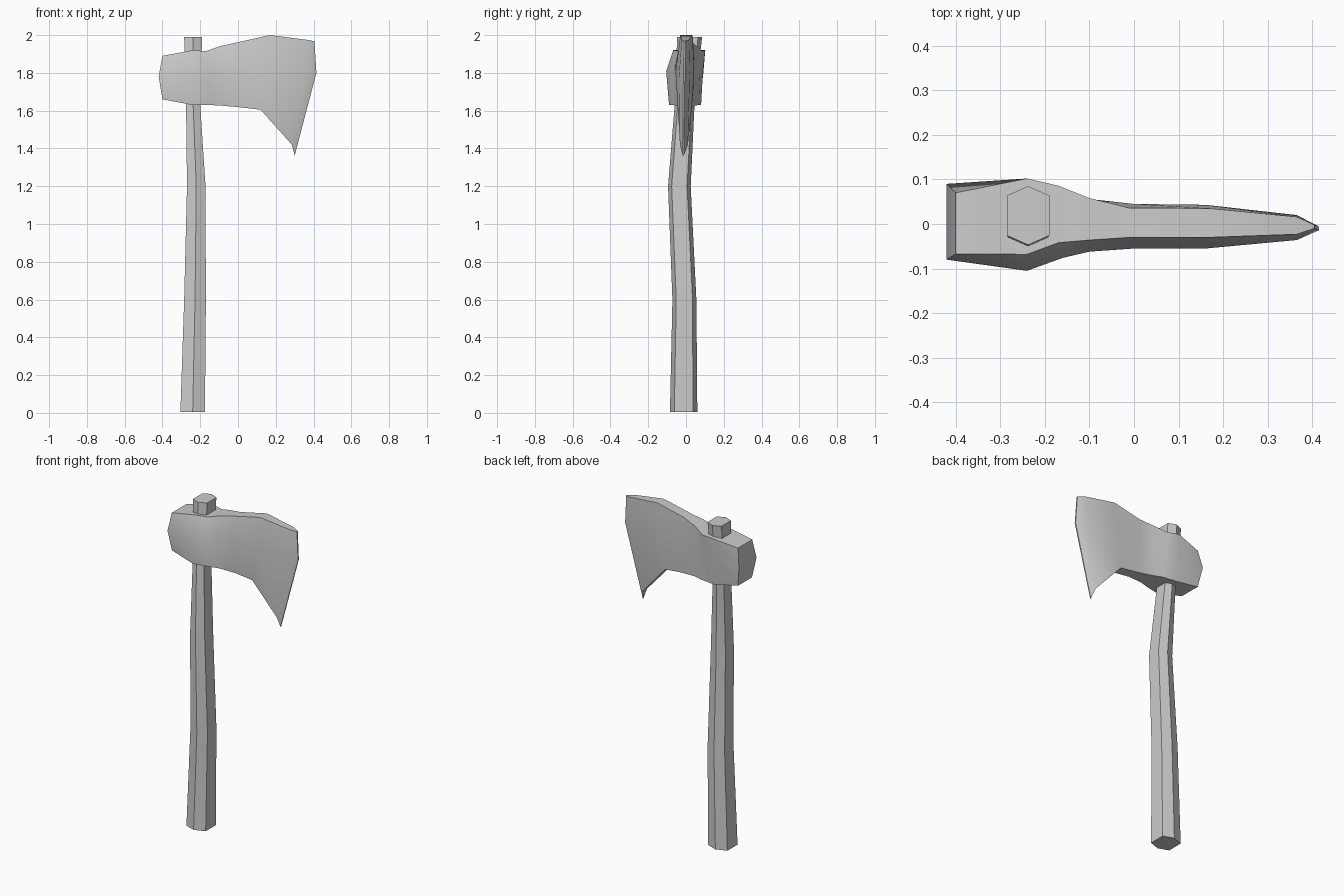
import bpy, bmesh

if "Cube" in bpy.data.objects:
    bpy.data.objects.remove(bpy.data.objects["Cube"])


def loft(name, rings, angle):
    """Skin a list of equal-length point rings and cap both ends."""
    bm = bmesh.new()
    loops = [[bm.verts.new(p) for p in ring] for ring in rings]
    n = len(loops[0])
    for a, b in zip(loops, loops[1:]):
        for i in range(n):
            j = (i + 1) % n
            bm.faces.new((a[i], a[j], b[j], b[i]))
    for ring in (loops[0], loops[-1]):
        h = n // 2
        # each hexagonal cap is two quads, so it can fold across the middle
        bm.faces.new(ring[:2] + ring[h + 1:])
        bm.faces.new(ring[1:h + 2])
    bmesh.ops.recalc_face_normals(bm, faces=bm.faces)
    mesh = bpy.data.meshes.new(name)
    bm.to_mesh(mesh)
    bm.free()
    ob = bpy.data.objects.new(name, mesh)
    bpy.context.collection.objects.link(ob)
    bpy.ops.object.select_all(action='DESELECT')
    ob.select_set(True)
    bpy.context.view_layer.objects.active = ob
    bpy.ops.object.shade_smooth_by_angle(angle=angle)
    return ob


# Handle: hexagonal stations (z, x min, x max, y min, y max)
def hexagon(z, x0, x1, y0, y1):
    xm, q = (x0 + x1) / 2, (y1 - y0) * 0.16
    return [(x0, y1 - q, z), (x0, y0 + q, z), (xm, y0, z),
            (x1, y0 + q, z), (x1, y1 - q, z), (xm, y1, z)]


handle = [(0.005, -0.305, -0.175, -0.085, 0.06),
          (0.6, -0.285, -0.170, -0.072, 0.055),
          (1.2, -0.27, -0.172, -0.095, 0.025),
          (1.63, -0.275, -0.20, -0.06, 0.045),
          (1.99, -0.285, -0.19, -0.047, 0.085)]
loft("handle", [hexagon(*s) for s in handle], 0.35)


# Head: stations from poll to edge, each as top, middle, bottom
# with (x, z, front y, back y)
head = [
    ((-0.40, 1.89, -.067, .070), (-0.42, 1.78, -.080, .090), (-0.40, 1.66, -.065, .070)),
    ((-0.24, 1.92, -.068, .102), (-0.24, 1.81, -.105, .090), (-0.24, 1.63, -.090, .080)),
    ((-0.17, 1.915, -.042, .086), (-0.16, 1.82, -.076, .075), (-0.15, 1.63, -.070, .068)),
    ((-0.10, 1.94, -.036, .058), (-0.10, 1.83, -.062, .056), (-0.09, 1.627, -.050, .048)),
    ((-0.01, 1.96, -.030, .036), (0.0, 1.845, -.055, .045), (0.01, 1.618, -.034, .034)),
    ((0.17, 2.00, -.030, .035), (0.16, 1.81, -.055, .043), (0.12, 1.605, -.034, .030)),
    ((0.365, 1.975, -.023, .016), (0.365, 1.80, -.036, .020), (0.285, 1.42, -.032, .010)),
    ((0.405, 1.968, -.010, -.002), (0.415, 1.80, -.014, -.006), (0.30, 1.362, -.018, -.012)),
]


def section(top, mid, low):
    pts = [(x, f, z) for x, z, f, b in (mid, low)]
    pts += [(x, b, z) for x, z, f, b in (low, mid, top)]
    pts.append((top[0], top[2], top[1]))
    # start on the top so that caps fold along the middle row
    return [pts[5], pts[0], pts[1], pts[2], pts[3], pts[4]]


loft("axe_head", [section(*s) for s in head], 0.5)
